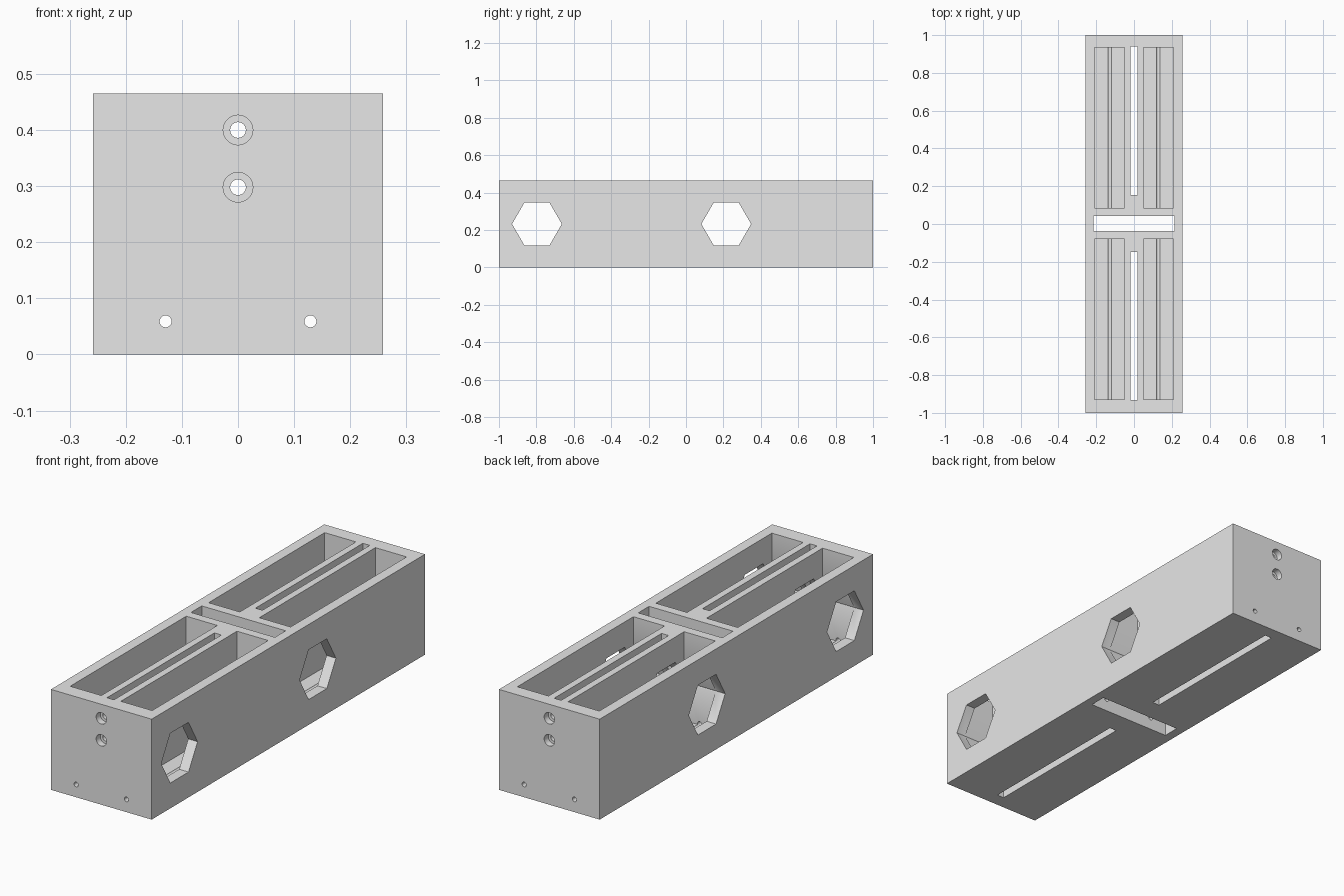
import bpy
import math

cube = bpy.data.objects.get("Cube")
if cube:
    bpy.data.objects.remove(cube, do_unlink=True)

WIDTH, LENGTH, HEIGHT = 0.516, 2.0, 0.465
FLOOR = 0.054
SHIFT = 0.003  # the cut-outs sit slightly towards the back


def box(name, x, y, z):
    """Box from (min, max) ranges along each axis."""
    ranges = (x, y, z)
    bpy.ops.mesh.primitive_cube_add(size=1, location=[(a + b) / 2 for a, b in ranges])
    ob = bpy.context.object
    ob.name = name
    ob.scale = [b - a for a, b in ranges]
    bpy.ops.object.transform_apply(location=True, rotation=True, scale=True)
    return ob


def rod(name, sides, radius, length, centre, axis):
    """Prism or cylinder lying along x or y."""
    turn = (0, math.pi / 2, 0) if axis == "x" else (math.pi / 2, 0, 0)
    bpy.ops.mesh.primitive_cylinder_add(vertices=sides, radius=radius, depth=length,
                                        location=centre, rotation=turn)
    ob = bpy.context.object
    ob.name = name
    bpy.ops.object.transform_apply(location=True, rotation=True, scale=True)
    return ob


def cut(body, cutter):
    """Subtract the cutter from the body and discard it."""
    mod = body.modifiers.new("cut", "BOOLEAN")
    mod.operation = "DIFFERENCE"
    mod.solver = "EXACT"
    mod.object = cutter
    bpy.ops.object.select_all(action="DESELECT")
    body.select_set(True)
    bpy.context.view_layer.objects.active = body
    bpy.ops.object.modifier_apply(modifier=mod.name)
    bpy.data.objects.remove(cutter, do_unlink=True)


def span(side, near, far, shift=0.0):
    """Range between near and far, mirrored by side."""
    return tuple(sorted((side * near + shift, side * far + shift)))


body = box("block_body", (-WIDTH / 2, WIDTH / 2), (-LENGTH / 2, LENGTH / 2), (0, HEIGHT))

# Cross slot through the middle
cut(body, box("cross_slot", (-0.215, 0.215), (-0.037, 0.042), (-0.1, 0.6)))

for end in (-1, 1):
    # Long narrow slot through the central web
    cut(body, box("web_slot", (-0.018, 0.018), span(end, 0.15, 0.936, SHIFT), (-0.1, 0.6)))
    # Pair of deep pockets
    for side in (-1, 1):
        cut(body, box("pocket", span(side, 0.05, 0.21),
                      span(end, 0.082, 0.931, SHIFT), (FLOOR, 0.6)))

# Hexagonal windows through both sides and the web
for y in (-0.797, 0.215):
    cut(body, rod("hex_window", 6, 0.133, 1.0, (0, y, HEIGHT / 2), "x"))

# Counterbored screw holes running lengthwise
for z in (0.298, 0.40):
    cut(body, rod("screw_hole", 32, 0.014, 2.4, (0, 0, z), "y"))
    for end in (-1, 1):
        cut(body, rod("counterbore", 32, 0.0265, 0.06, (0, end, z), "y"))

# Small lengthwise holes that groove the pocket floors
for side in (-1, 1):
    cut(body, rod("floor_hole", 24, 0.0107, 2.4, (side * 0.129, 0, 0.059), "y"))

# Single grey material
grey = bpy.data.materials.new("light_grey")
grey.use_nodes = True
colour = (0.8, 0.8, 0.8, 1.0)
grey.diffuse_color = colour
for node in grey.node_tree.nodes:
    if node.type == "BSDF_PRINCIPLED":
        node.inputs["Base Color"].default_value = colour
body.data.materials.clear()
body.data.materials.append(grey)
for poly in body.data.polygons:
    poly.material_index = 0

bpy.ops.object.select_all(action="DESELECT")
body.select_set(True)
bpy.context.view_layer.objects.active = body
bpy.ops.object.shade_smooth_by_angle(angle=math.radians(30))
